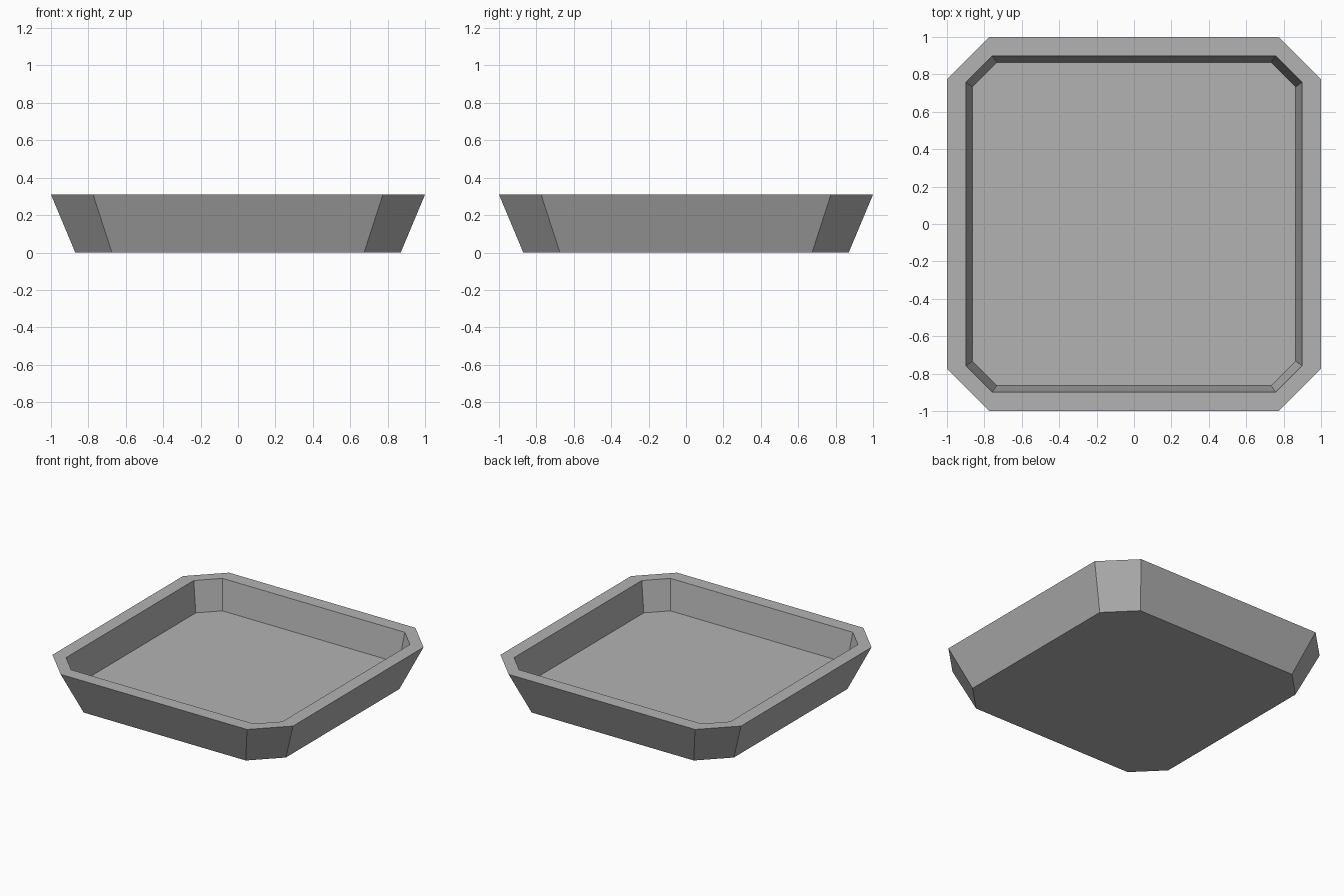
import bpy, bmesh

if "Cube" in bpy.data.objects:
    bpy.data.objects.remove(bpy.data.objects["Cube"])

# single flat grey
grey = bpy.data.materials.new("grey")
grey.diffuse_color = (0.45, 0.45, 0.45, 1)
grey.use_nodes = True
grey.node_tree.nodes["Principled BSDF"].inputs["Base Color"].default_value = grey.diffuse_color


def chamfered_ring(bm, half, flat, z):
    """Square outline with cut corners: half-width and half-length of each straight side."""
    pts = [(flat, -half), (half, -flat), (half, flat), (flat, half),
           (-flat, half), (-half, flat), (-half, -flat), (-flat, -half)]
    return [bm.verts.new((x, y, z)) for x, y in pts]


# tray: bottom, flared outer wall, flat rim, inner wall and floor
sections = [(0.87, 0.674, 0.0), (1.0, 0.775, 0.31),
            (0.899, 0.758, 0.31), (0.864, 0.733, 0.086)]
bm = bmesh.new()
rings = [chamfered_ring(bm, *s) for s in sections]
for low, high in zip(rings, rings[1:]):
    for i in range(8):
        j = (i + 1) % 8
        bm.faces.new((low[i], low[j], high[j], high[i]))
bm.faces.new(rings[0][::-1])
bm.faces.new(rings[-1])
bmesh.ops.recalc_face_normals(bm, faces=bm.faces)

mesh = bpy.data.meshes.new("tray")
bm.to_mesh(mesh)
bm.free()
mesh.materials.append(grey)
bpy.context.collection.objects.link(bpy.data.objects.new("tray", mesh))
